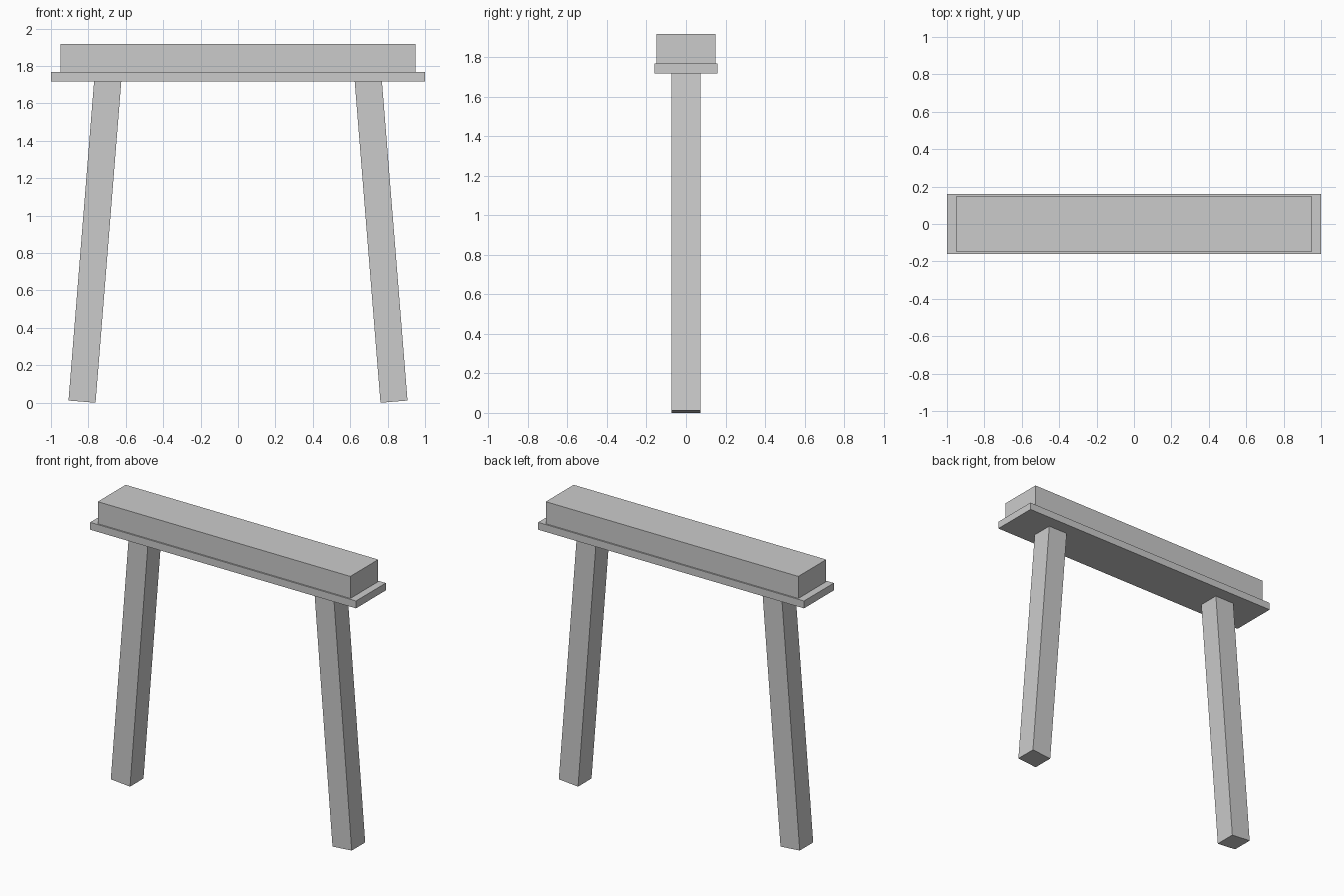
import bpy
from math import sin, cos

if "Cube" in bpy.data.objects:
    bpy.data.objects.remove(bpy.data.objects["Cube"])


def box(name, size, loc, rot_y=0.0):
    bpy.ops.mesh.primitive_cube_add(size=1, location=loc, rotation=(0, rot_y, 0))
    ob = bpy.context.object
    ob.name = name
    ob.scale = size
    bpy.ops.object.transform_apply(location=False, rotation=False, scale=True)
    return ob


# Top beam and the thin plate below it
box("top_beam", (1.9, 0.30, 0.15), (0, 0, 1.842))
box("base_plate", (2.0, 0.32, 0.05), (0, 0, 1.742))

# Splayed square legs, their tops sunk slightly into the plate
TILT, WIDTH, LENGTH = 0.08, 0.145, 1.73
foot_x, foot_z = 0.834, WIDTH / 2 * sin(TILT)
for side, name in ((-1, "left_leg"), (1, "right_leg")):
    x = side * (foot_x - LENGTH / 2 * sin(TILT))
    z = foot_z + LENGTH / 2 * cos(TILT)
    box(name, (WIDTH, WIDTH, LENGTH), (x, 0, z), -side * TILT)
